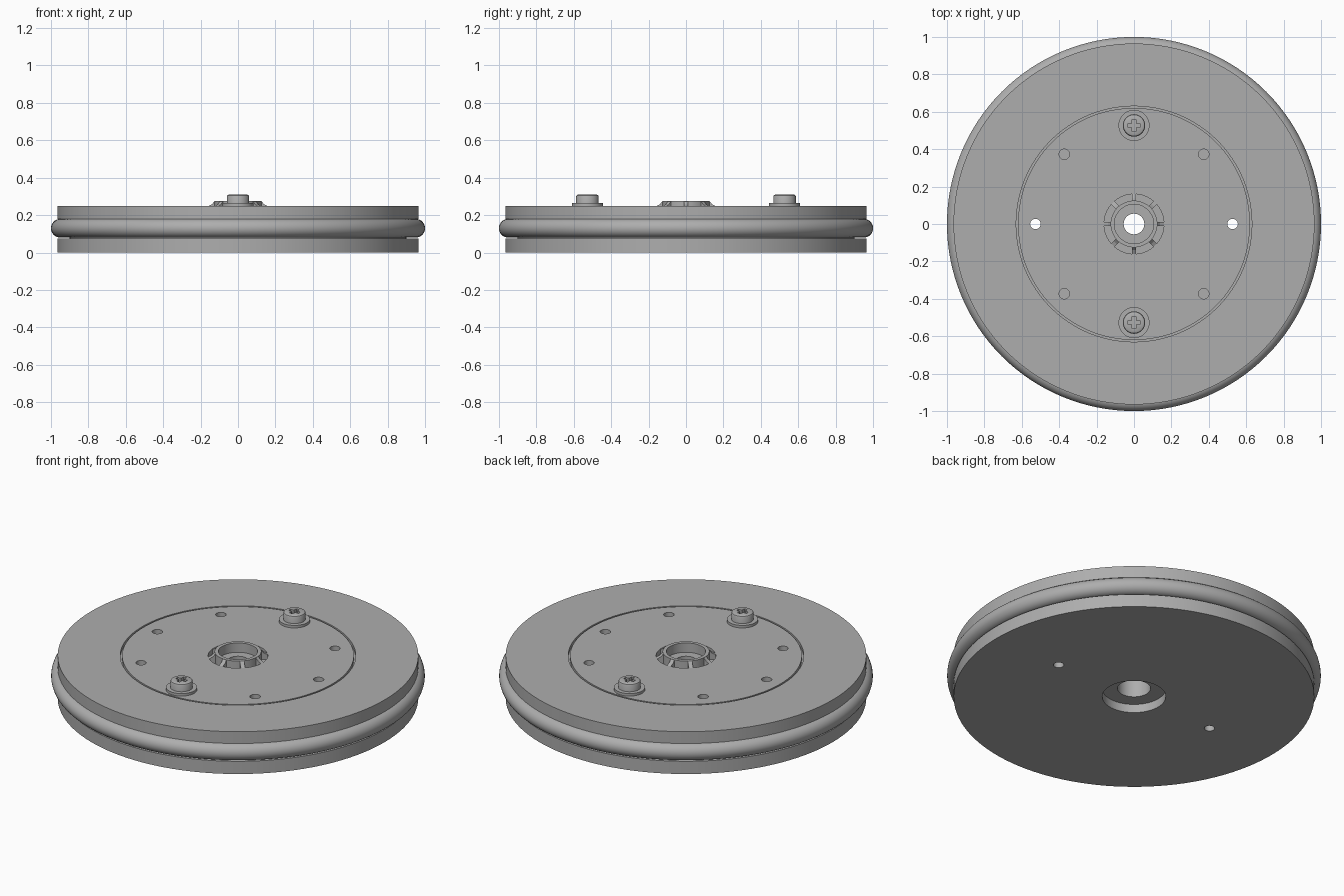
import bpy, bmesh, math
from mathutils import Matrix, Vector

cube = bpy.data.objects.get("Cube")
if cube:
    bpy.data.objects.remove(cube)

GREY = (0.42, 0.42, 0.42, 1)
grey = bpy.data.materials.new("plain grey")
grey.use_nodes = True
grey.diffuse_color = GREY
grey.node_tree.nodes["Principled BSDF"].inputs["Base Color"].default_value = GREY


def add_object(name, bm, location=(0, 0, 0)):
    bmesh.ops.recalc_face_normals(bm, faces=bm.faces)
    mesh = bpy.data.meshes.new(name)
    bm.to_mesh(mesh)
    bm.free()
    mesh.materials.append(grey)
    obj = bpy.data.objects.new(name, mesh)
    obj.location = location
    bpy.context.collection.objects.link(obj)
    return obj


def activate(obj):
    bpy.ops.object.select_all(action='DESELECT')
    obj.select_set(True)
    bpy.context.view_layer.objects.active = obj


def smooth(obj):
    activate(obj)
    bpy.ops.object.shade_smooth_by_angle(angle=math.radians(30))


def lathe(name, profile, segments, location=(0, 0, 0), closed=True):
    """Turn a profile of (radius, height) points around the z axis."""
    bm = bmesh.new()
    verts = [bm.verts.new((r, 0, z)) for r, z in profile]
    edges = [bm.edges.new(pair) for pair in zip(verts, verts[1:])]
    if closed:
        edges.append(bm.edges.new((verts[-1], verts[0])))
    bmesh.ops.spin(bm, geom=verts + edges, cent=(0, 0, 0), axis=(0, 0, 1),
                   angle=math.tau, steps=segments, use_duplicate=False)
    bmesh.ops.remove_doubles(bm, verts=bm.verts, dist=1e-5)
    return add_object(name, bm, location)


def cut(obj, cutter):
    cutter.hide_render = True
    mod = obj.modifiers.new("cut", 'BOOLEAN')
    mod.operation = 'DIFFERENCE'
    mod.solver = 'EXACT'
    mod.object = cutter
    activate(obj)
    bpy.ops.object.modifier_apply(modifier=mod.name)
    bpy.data.objects.remove(cutter)


# Wheel body with rim groove, face groove, raised collar and stepped bore
wheel = lathe("wheel_body", [
    (.17, 0), (.965, 0), (.965, .075), (.90, .075), (.90, .18), (.965, .18),
    (.965, .25), (.63, .25), (.63, .23), (.62, .23), (.62, .25),
    (.16, .25), (.16, .22), (.125, .22), (.125, .275), (.105, .275),
    (.105, .22), (.055, .22), (.055, .2), (.088, .2), (.088, .05), (.17, .05),
], 128)

# Two through holes at the sides, four blind holes on the diagonals
bm = bmesh.new()
for i in range(8):
    if i in (2, 6):
        continue
    angle = i * math.pi / 4
    bottom = -.1 if i % 4 == 0 else .12
    place = Matrix.Translation((.527 * math.cos(angle), .527 * math.sin(angle),
                                (bottom + .4) / 2))
    bmesh.ops.create_cone(bm, cap_ends=True, segments=32, radius1=.028,
                          radius2=.028, depth=.4 - bottom, matrix=place)
cut(wheel, add_object("hole_cutter", bm))
smooth(wheel)

# Rubber ring in the rim groove
tyre_profile = [(.95 + .05 * math.cos(a), .13 + .05 * math.sin(a))
                for a in (math.tau * i / 32 for i in range(32))]
smooth(lathe("tyre_ring", tyre_profile, 128))

# Sloping ribs around the collar
bm = bmesh.new()
for i in range(8):
    turn = Matrix.Rotation(i * math.pi / 4, 3, 'Z')
    sides = []
    for y in (-.012, .012):
        sides.append([bm.verts.new(turn @ Vector((r, y, z))) for r, z in
                      ((.12, .215), (.162, .215), (.162, .247), (.14, .258), (.125, .274), (.12, .274))])
    near, far = sides
    bm.faces.new(near)
    bm.faces.new(far[::-1])
    for j in range(len(near)):
        k = (j + 1) % len(near)
        bm.faces.new((near[j], far[j], far[k], near[k]))
add_object("collar_ribs", bm)

# Washers and cross-head screws
for side, y in (("front", -.527), ("back", .527)):
    smooth(lathe(side + "_washer", [(.04, .245), (.083, .245), (.083, .265), (.04, .265)],
                 48, (0, y, 0)))
    screw = lathe(side + "_screw", [(0, .24), (.06, .24), (.06, .3), (.057, .306),
                                    (.05, .31), (0, .31)], 48, (0, y, 0), closed=False)
    for length, width in ((.064, .02), (.02, .064)):
        bm = bmesh.new()
        bmesh.ops.create_cube(bm, size=1, matrix=Matrix.Translation((0, 0, .31))
                              @ Matrix.Diagonal((length, width, .06, 1)))
        cut(screw, add_object("slot_cutter", bm, (0, y, 0)))
    smooth(screw)
